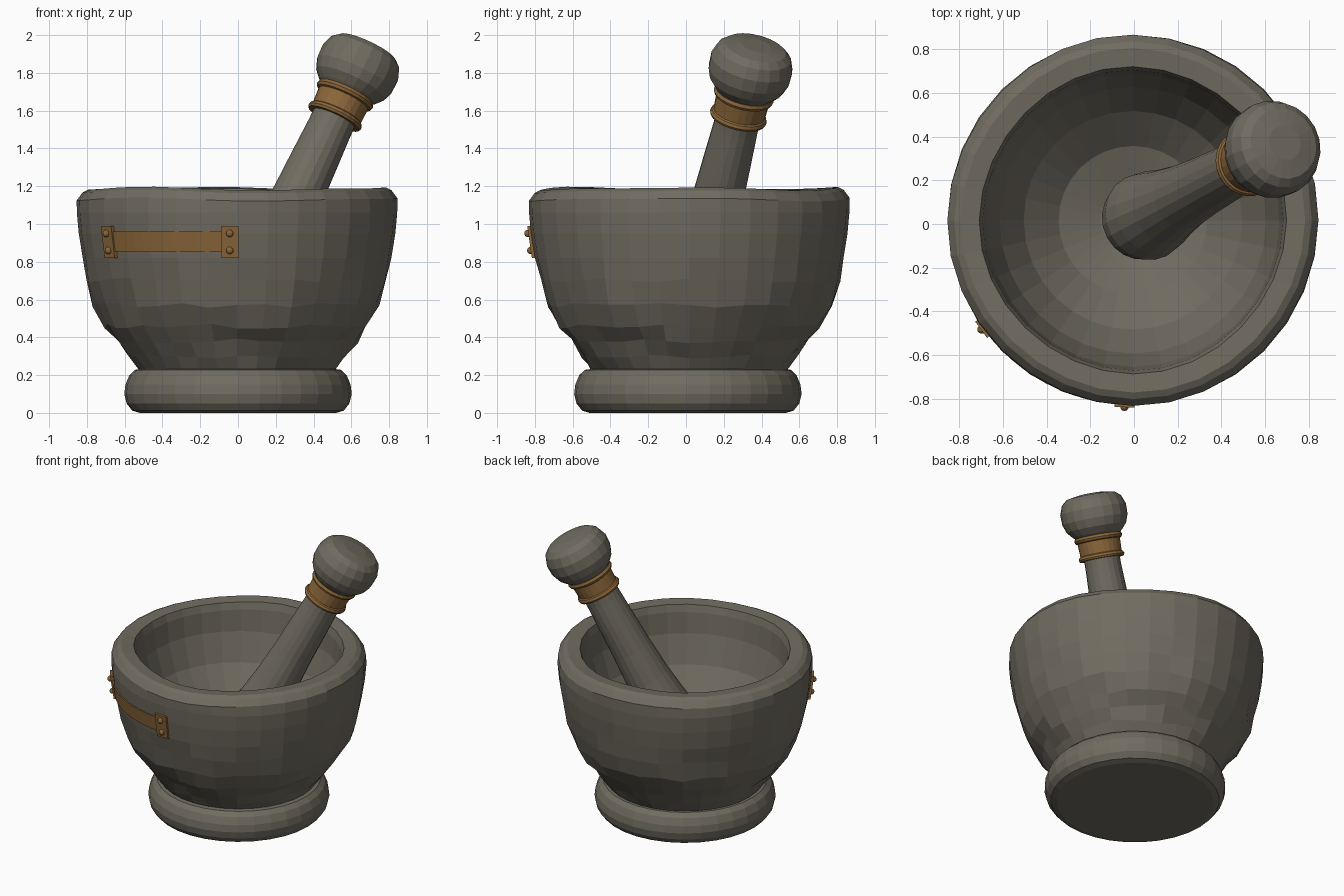
import bpy, bmesh, math, random
from mathutils import Vector, Matrix

if "Cube" in bpy.data.objects:
    bpy.data.objects.remove(bpy.data.objects["Cube"])

random.seed(4)
CX, CY = -0.005, 0.017      # centre of the bowl


def material(name, col):
    m = bpy.data.materials.new(name)
    m.diffuse_color = (*col, 1)
    m.use_nodes = True
    m.node_tree.nodes["Principled BSDF"].inputs["Base Color"].default_value = m.diffuse_color
    return m


stone = material("grey stone", (0.165, 0.15, 0.119))
brass = material("aged brass", (0.26, 0.135, 0.042))


def finish(name, bm, mat):
    bmesh.ops.recalc_face_normals(bm, faces=bm.faces)
    me = bpy.data.meshes.new(name)
    bm.to_mesh(me)
    bm.free()
    me.materials.append(mat)
    ob = bpy.data.objects.new(name, me)
    bpy.context.collection.objects.link(ob)
    return ob


def lathe(name, profile, sides, mat, matrix, wobble=None, closed=False):
    """Revolve (radius, height) points; open ends are capped."""
    bm = bmesh.new()
    rings = []
    for r, z in profile:
        ring = []
        for i in range(sides):
            a = 2 * math.pi * i / sides
            rr, zz = wobble(r, z, a) if wobble else (r, z)
            ring.append(bm.verts.new(matrix @ Vector((rr * math.cos(a), rr * math.sin(a), zz))))
        rings.append(ring)
    pairs = list(zip(rings, rings[1:])) + ([(rings[-1], rings[0])] if closed else [])
    for a, b in pairs:
        for i in range(sides):
            j = (i + 1) % sides
            bm.faces.new((a[i], a[j], b[j], b[i]))
    if not closed:
        bm.faces.new(rings[0])
        bm.faces.new(rings[-1])
    return finish(name, bm, mat)


# mortar bowl, hand-hewn low on the outside and slightly uneven at the rim
outer = [(0.50, 0.20), (0.525, 0.235), (0.57, 0.30), (0.63, 0.38), (0.69, 0.46), (0.755, 0.57),
         (0.79, 0.70), (0.817, 0.82), (0.838, 0.95), (0.848, 1.06), (0.846, 1.13), (0.815, 1.172)]
inner = [(0.785, 1.187), (0.70, 1.18), (0.685, 1.13), (0.67, 0.98), (0.61, 0.78), (0.50, 0.60),
         (0.34, 0.46), (0.15, 0.40)]


def hewn(r, z, a):
    if r > 0.515 and 0.28 < z < 0.75 and (r, z) in outer:
        k = 0.013
        return r + random.uniform(-k, k), z + random.uniform(-k, k)
    if z > 1.1:
        z += 0.007 * math.sin(3 * a + 2.2) + 0.004 * math.sin(5 * a)
        r += 0.004 * math.sin(4 * a + 1)
    return r, z


at_centre = Matrix.Translation((CX, CY, 0))
lathe("mortar_bowl", outer + inner, 32, stone, at_centre, hewn)

# foot ring
foot = [(0.52, 0.0), (0.56, 0.012), (0.59, 0.05), (0.602, 0.10), (0.596, 0.15), (0.575, 0.20),
        (0.545, 0.228), (0.49, 0.235)]
lathe("mortar_foot", foot, 32, stone, Matrix.Translation((0, 0.01, 0)))

# pestle, leaning in the bowl (heights measured along its axis)
axis = Vector((0.47, 0.25, 1)).normalized()
lean = Matrix.Translation((0.34, 0.185, 1.2)) @ axis.to_track_quat('Z', 'Y').to_matrix().to_4x4()
shaft = [(0.06, -0.875), (0.13, -0.845), (0.18, -0.78), (0.203, -0.69), (0.195, -0.60),
         (0.172, -0.47), (0.15, -0.28), (0.135, -0.05), (0.128, 0.15), (0.12, 0.35), (0.12, 0.60)]
head = [(0.125, 0.54), (0.165, 0.575), (0.20, 0.615), (0.22, 0.67), (0.222, 0.74), (0.20, 0.80),
        (0.165, 0.83), (0.08, 0.845)]
collar = [(0.115, 0.405), (0.148, 0.405), (0.154, 0.418), (0.148, 0.434), (0.139, 0.44),
          (0.143, 0.525), (0.155, 0.53), (0.162, 0.545), (0.155, 0.562), (0.115, 0.562)]
lathe("pestle_shaft", shaft, 20, stone, lean)
lathe("pestle_head", head, 20, stone, lean)
lathe("pestle_collar", collar, 24, brass, lean, closed=True)


# brass repair strap wrapped round the bowl wall
def wall(z):
    for (r0, z0), (r1, z1) in zip(outer, outer[1:]):
        if z0 <= z <= z1:
            return r0 + (r1 - r0) * (z - z0) / (z1 - z0)


def on_wall(deg, z, lift):
    a, r = math.radians(deg), wall(z) + lift
    return Vector((CX + r * math.cos(a), CY + r * math.sin(a), z))


def band(name, d0, d1, z0, z1, lift, steps):
    """Curved plate between two angles and two heights."""
    bm = bmesh.new()
    prev = None
    for i in range(steps + 1):
        d = d0 + (d1 - d0) * i / steps
        sec = [bm.verts.new(on_wall(d, z, l)) for z, l in
               ((z0, -0.02), (z1, -0.02), (z1, lift), (z0, lift))]
        if prev:
            for k in range(4):
                m = (k + 1) % 4
                bm.faces.new((prev[k], prev[m], sec[m], sec[k]))
        else:
            bm.faces.new(sec)
        prev = sec
    bm.faces.new(prev)
    finish(name, bm, brass)


band("strap", 217, 267, 0.855, 0.96, 0.007, 12)
for side, deg in (("left", 215.8), ("right", 267.4)):
    band("strap_plate_" + side, deg - 3.1, deg + 3.1, 0.82, 0.99, 0.016, 1)
    for level, z in (("lower", 0.86), ("upper", 0.95)):
        bm = bmesh.new()
        bmesh.ops.create_uvsphere(bm, u_segments=10, v_segments=6, radius=0.02)
        bmesh.ops.translate(bm, verts=bm.verts, vec=on_wall(deg, z, 0.016))
        finish(f"rivet_{side}_{level}", bm, brass)
